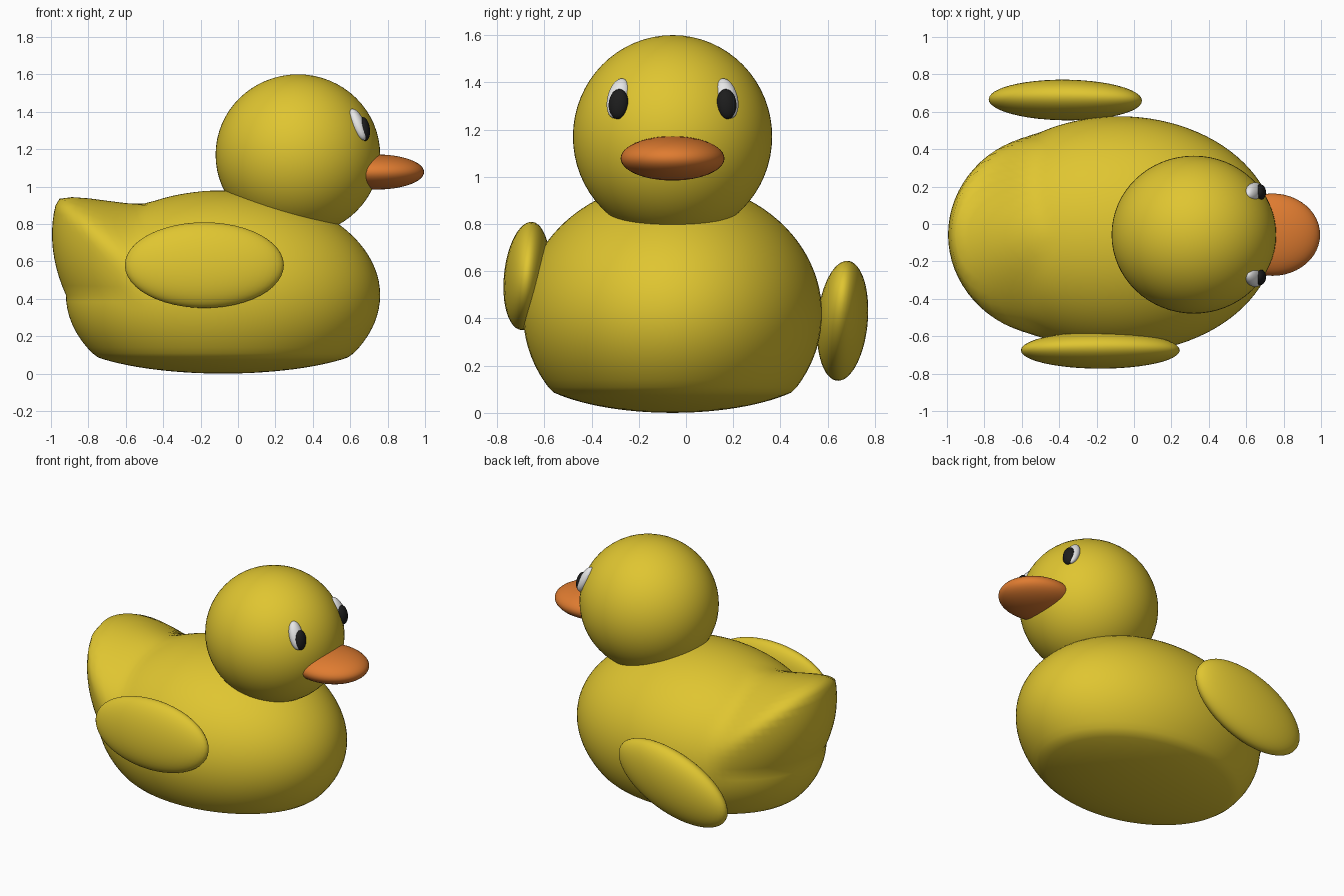
import bpy
from math import radians, degrees, asin, atan2, cos, sin, hypot

if "Cube" in bpy.data.objects:
    bpy.data.objects.remove(bpy.data.objects["Cube"], do_unlink=True)

MID_Y = -0.057  # plane of symmetry of the body and head


def make_material(name, color, roughness=0.5):
    mat = bpy.data.materials.new(name)
    mat.use_nodes = True
    mat.diffuse_color = (*color, 1)
    bsdf = mat.node_tree.nodes["Principled BSDF"]
    bsdf.inputs["Base Color"].default_value = (*color, 1)
    bsdf.inputs["Roughness"].default_value = roughness
    return mat


yellow = make_material("yellow", (0.74, 0.56, 0.03))
orange = make_material("orange", (0.74, 0.2, 0.03))
white = make_material("white", (0.8, 0.8, 0.8))
black = make_material("black", (0.012, 0.012, 0.012))


def ellipsoid(name, center, radii, mat, tilt=(0, 0, 0), segments=48, deform=None):
    """Smooth ellipsoid; deform moves the vertices after scaling."""
    bpy.ops.mesh.primitive_uv_sphere_add(segments=segments, ring_count=segments // 2, radius=1)
    obj = bpy.context.object
    obj.name = name
    for v in obj.data.vertices:
        unit = v.co.copy()
        v.co = [u * r for u, r in zip(unit, radii)]
        if deform:
            deform(v.co, unit)
    obj.location = center
    obj.rotation_euler = [radians(a) for a in tilt]
    obj.data.materials.append(mat)
    bpy.ops.object.shade_smooth()
    return obj


BODY_Z = 0.42
BELLY_EDGE = 0.09


def shape_body(co, unit):
    # Pull the rear into an upturned tail whose ridge runs down both flanks
    elevation = degrees(asin(max(-1, min(1, unit.z))))
    azimuth = atan2(unit.y, -unit.x)
    side = abs(degrees(azimuth)) / 60
    if side < 1 and hypot(unit.x, unit.y) > 0.001:
        ridge = 40 * (1 - 0.85 * side ** 2)
        if elevation > ridge:
            s = min(1, (elevation - ridge) / 22)
            falloff = 1 - s * s * (3 - 2 * s)
        else:
            falloff = max(0, 1 - (ridge - elevation) / max(ridge, 15))
        pull = 0.245 * (1 - side ** 2) ** 1.3 * falloff
        co.x -= pull * cos(azimuth)
        co.y += pull * sin(azimuth)
        co.z += pull * 0.6
    # Press the belly almost flat
    edge = BELLY_EDGE - BODY_Z
    if co.z < edge:
        co.z = edge + (co.z - edge) * 0.39


# Body and head
ellipsoid("body", (-0.08, MID_Y, BODY_Z), (0.84, 0.633, 0.56), yellow,
          segments=96, deform=shape_body)
ellipsoid("head", (0.32, MID_Y, 1.17), (0.44, 0.422, 0.43), yellow, segments=64)

# Beak
ellipsoid("beak", (0.74, MID_Y, 1.078), (0.255, 0.22, 0.094), orange)

# Wings, set at different angles
ellipsoid("right_wing", (-0.18, -0.675, 0.58), (0.425, 0.096, 0.23), yellow, (-6, 0, 0))
ellipsoid("left_wing", (-0.367, 0.663, 0.39), (0.425, 0.106, 0.23), yellow, (-7, -18, 0))

# Eyes
for label, s in (("left", 1), ("right", -1)):
    ellipsoid(label + "_eye", (0.642, MID_Y + s * 0.23, 1.332), (0.036, 0.047, 0.092),
              white, (s * 6, -25, s * 15), 32)
    ellipsoid(label + "_pupil", (0.674, MID_Y + s * 0.229, 1.308), (0.031, 0.042, 0.064),
              black, (s * 4, -8, s * 10), 32)
